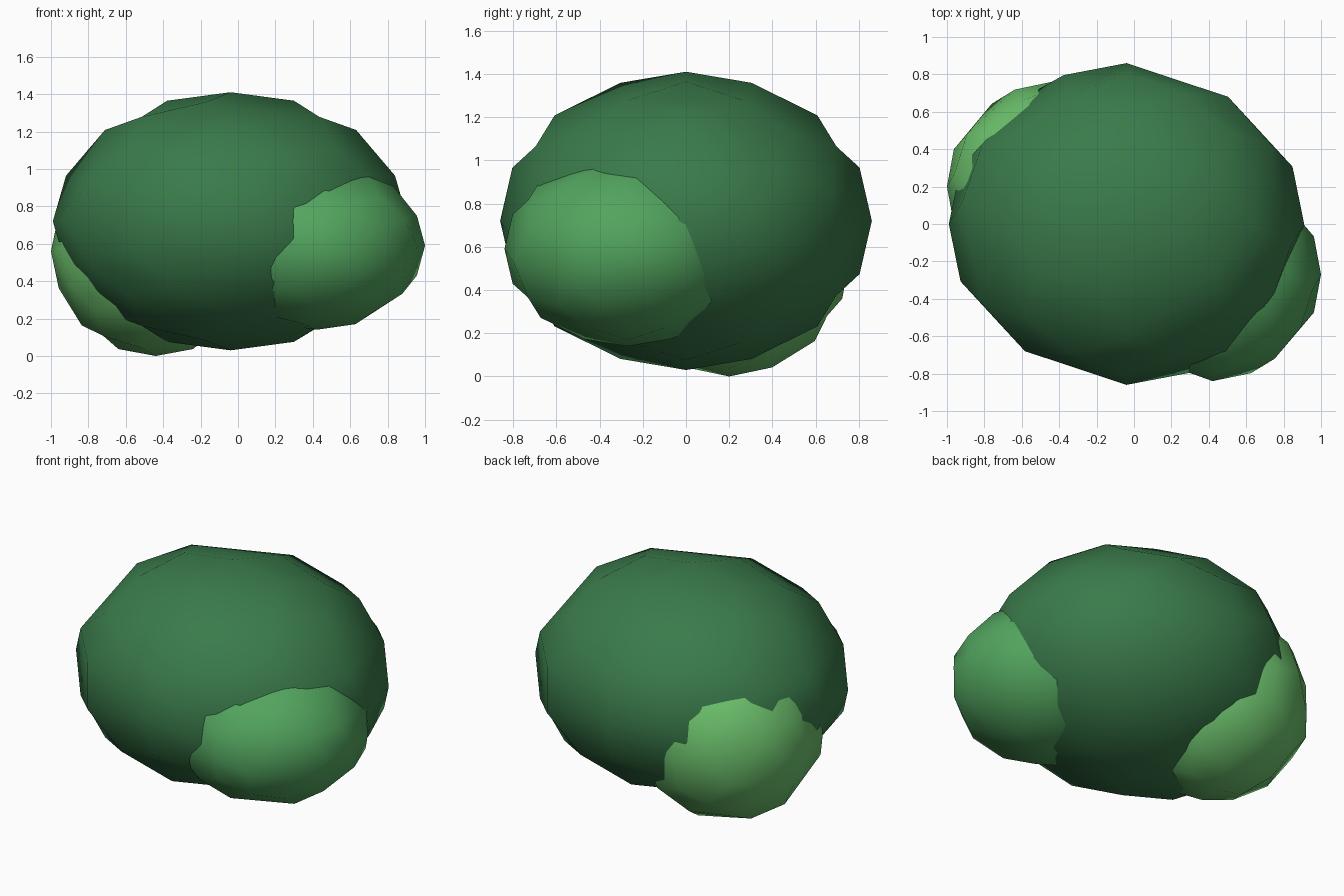
import bpy, bmesh
from math import sqrt
from itertools import product
from mathutils import Vector

if "Cube" in bpy.data.objects:
    bpy.data.objects.remove(bpy.data.objects["Cube"])

T = (1 + sqrt(5)) / 2
R = 1 / T
S = (-1, 1)

# Dodecahedron corners and its twelve pentagons (each fanned from its first corner)
CORNERS = [Vector(p) for p in product(S, S, S)]
CORNERS += [Vector((0, a * R, b * T)) for a, b in product(S, S)]
CORNERS += [Vector((a * R, b * T, 0)) for a, b in product(S, S)]
CORNERS += [Vector((a * T, 0, b * R)) for b, a in product(S, S)]
PENTAGONS = [
    (3, 11, 7, 15, 13), (7, 19, 17, 6, 15), (17, 4, 8, 10, 6), (8, 0, 16, 2, 10),
    (0, 12, 1, 18, 16), (6, 10, 2, 13, 15), (2, 16, 18, 3, 13), (18, 1, 9, 11, 3),
    (4, 14, 12, 0, 8), (11, 9, 5, 19, 7), (19, 5, 14, 4, 17), (1, 12, 14, 5, 9)]


def foliage(name, centre, radii, colour):
    """Low-poly ball: fanned dodecahedron, split once, pushed out to an ellipsoid."""
    bm = bmesh.new()
    vs = [bm.verts.new(c) for c in CORNERS]
    for p in PENTAGONS:
        for i in (1, 2, 3):
            bm.faces.new((vs[p[0]], vs[p[i]], vs[p[i + 1]]))
    bmesh.ops.subdivide_edges(bm, edges=bm.edges[:], cuts=1, use_grid_fill=True)
    for v in bm.verts:
        n = v.co.normalized()
        # the ball's own up axis is y, turned to z here
        v.co = (n.x * radii[0], -n.z * radii[1], n.y * radii[2])
    bmesh.ops.recalc_face_normals(bm, faces=bm.faces[:])
    for f in bm.faces:
        f.smooth = True
    me = bpy.data.meshes.new(name)
    bm.to_mesh(me)
    bm.free()
    mat = bpy.data.materials.new(name + "_green")
    mat.diffuse_color = (*colour, 1)
    mat.use_nodes = True
    mat.node_tree.nodes["Principled BSDF"].inputs["Base Color"].default_value = mat.diffuse_color
    me.materials.append(mat)
    ob = bpy.data.objects.new(name, me)
    ob.location = centre
    bpy.context.collection.objects.link(ob)


# Large dark crown with two lighter side clumps
foliage("bush_main", (-0.04, 0, 0.72), (0.95, 0.86, 0.69), (0.042, 0.195, 0.069))
foliage("bush_front_right", (0.42, -0.27, 0.59), (0.58, 0.57, 0.45), (0.084, 0.371, 0.112))
foliage("bush_back_left", (-0.44, 0.2, 0.56), (0.56, 0.56, 0.56), (0.147, 0.521, 0.147))
